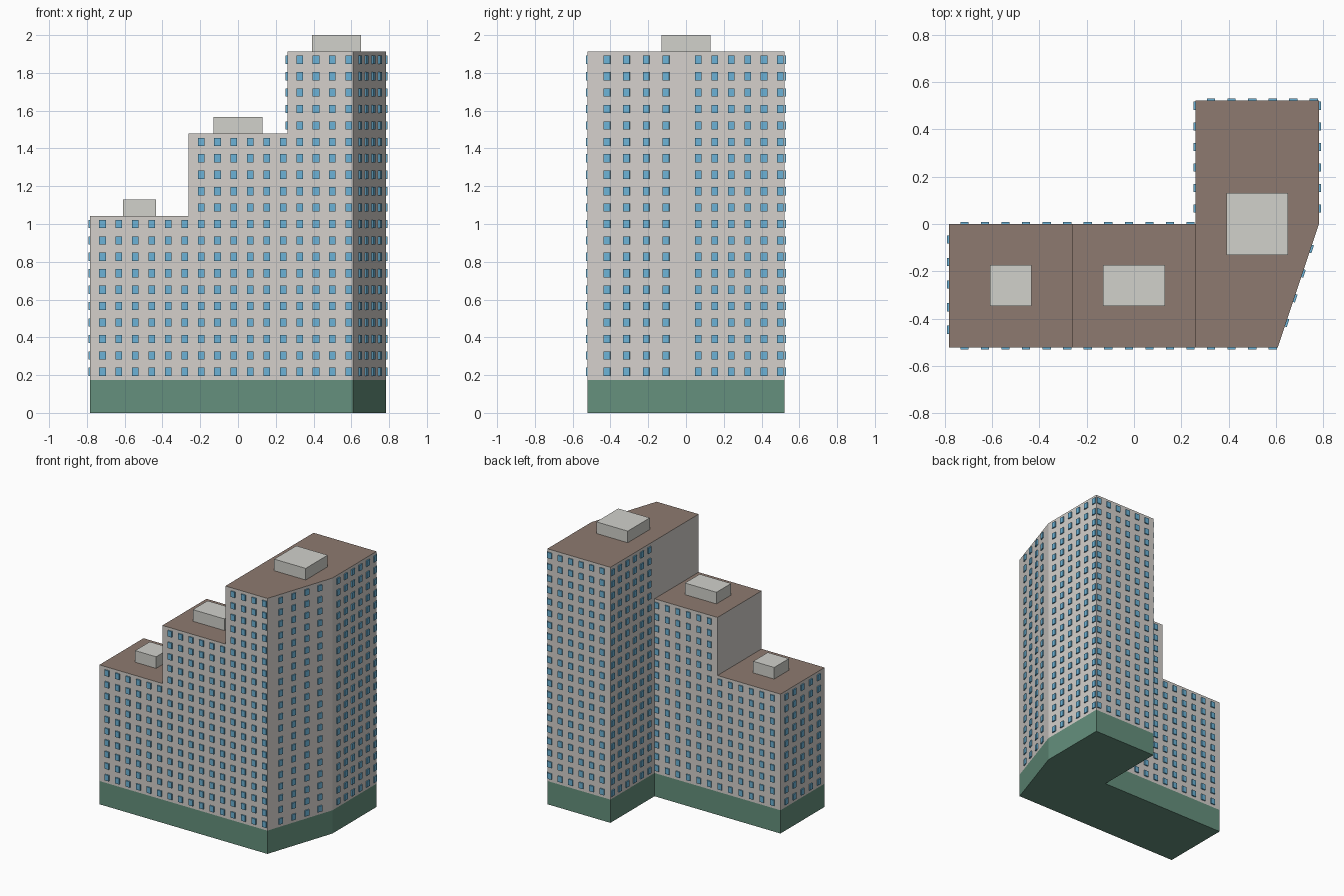
import bpy, bmesh
from math import atan2
from mathutils import Matrix, Vector

if "Cube" in bpy.data.objects:
    bpy.data.objects.remove(bpy.data.objects["Cube"])

U = 2 / 23  # one storey, also the planning grid


def material(name, color):
    m = bpy.data.materials.new(name)
    m.diffuse_color = (*color, 1)
    m.use_nodes = True
    m.node_tree.nodes["Principled BSDF"].inputs["Base Color"].default_value = m.diffuse_color
    return m


WALL = material("wall_plaster", (0.66, 0.63, 0.60))
ROOF = material("roof_brown", (0.27, 0.195, 0.16))
BASE = material("base_green", (0.13, 0.28, 0.205))
GLASS = material("window_blue", (0.15, 0.45, 0.68))
HUT = material("roof_box_grey", (0.64, 0.64, 0.60))


def finish(name, bm, mats):
    me = bpy.data.meshes.new(name)
    bm.to_mesh(me)
    bm.free()
    for m in mats:
        me.materials.append(m)
    ob = bpy.data.objects.new(name, me)
    bpy.context.collection.objects.link(ob)
    return ob


def prism(name, outline, z0, z1, side, top=None):
    """Extrude a counter-clockwise outline given in grid units."""
    bm = bmesh.new()
    face = bm.faces.new([bm.verts.new((x * U, y * U, z0 * U)) for x, y in outline])
    ext = bmesh.ops.extrude_face_region(bm, geom=[face])["geom"]
    bmesh.ops.translate(bm, vec=(0, 0, (z1 - z0) * U),
                        verts=[g for g in ext if isinstance(g, bmesh.types.BMVert)])
    bmesh.ops.recalc_face_normals(bm, faces=bm.faces)
    if top:
        for f in bm.faces:
            if f.normal.z > 0.9:
                f.material_index = 1
    return finish(name, bm, [side, top] if top else [side])


def rect(x0, x1, y0, y1):
    return [(x0, y0), (x1, y0), (x1, y1), (x0, y1)]


def windows(name, points, direction, top):
    """Grid of window boxes: one column per point, one row per storey."""
    bm = bmesh.new()
    turn = Matrix.Rotation(atan2(direction[1], direction[0]), 4, 'Z')
    size = Matrix.Diagonal((0.4 * U, 0.2 * U, 0.5 * U, 1))
    for x, y in points:
        for row in range(2, top):
            pos = Matrix.Translation(Vector((x, y, row + 0.5)) * U)
            bmesh.ops.create_cube(bm, size=1, matrix=pos @ turn @ size)
    return finish(name, bm, [GLASS])


# Green base under the whole L-shaped plan
prism("base", [(-9, -6), (7, -6), (9, 0), (9, 6), (3, 6), (3, 0), (-9, 0)], 0, 2, BASE)

# Three stepped blocks
prism("low_block", rect(-9, -3, -6, 0), 2, 12, WALL, ROOF)
prism("middle_block", rect(-3, 3, -6, 0), 2, 17, WALL, ROOF)
prism("tower", [(3, -6), (7, -6), (9, 0), (9, 6), (3, 6)], 2, 22, WALL, ROOF)

# Roof boxes
prism("low_roof_box", rect(-7, -5, -4, -2), 12, 13, HUT)
prism("middle_roof_box", rect(-1.5, 1.5, -4, -2), 17, 18, HUT)
prism("tower_roof_box", rect(4.5, 7.5, -1.5, 1.5), 22, 23, HUT)

# Front and back windows
for name, x0, count, top, back in (("low", -9, 6, 12, 0), ("middle", -3, 6, 17, 0),
                                   ("tower", 3, 6, 22, 6)):
    xs = [x0 + 0.75 + i for i in range(count)]
    windows(name + "_front_windows", [(x, -6) for x in xs if x < 7], (1, 0), top)
    windows(name + "_back_windows", [(x, back) for x in xs], (1, 0), top)

# Side windows
ys = [0.75 + i for i in range(6)]
windows("tower_right_windows", [(9, y) for y in ys], (0, 1), 22)
windows("tower_left_windows", [(3, y) for y in ys], (0, 1), 22)
windows("low_left_windows", [(-9, -0.75 - 1.1 * i) for i in range(5)], (0, 1), 12)

# Windows on the slanted wall
windows("slanted_wall_windows",
        [(7 + 2 * k / 5, -6 + 6 * k / 5) for k in range(1, 5)], (2, 6), 22)
